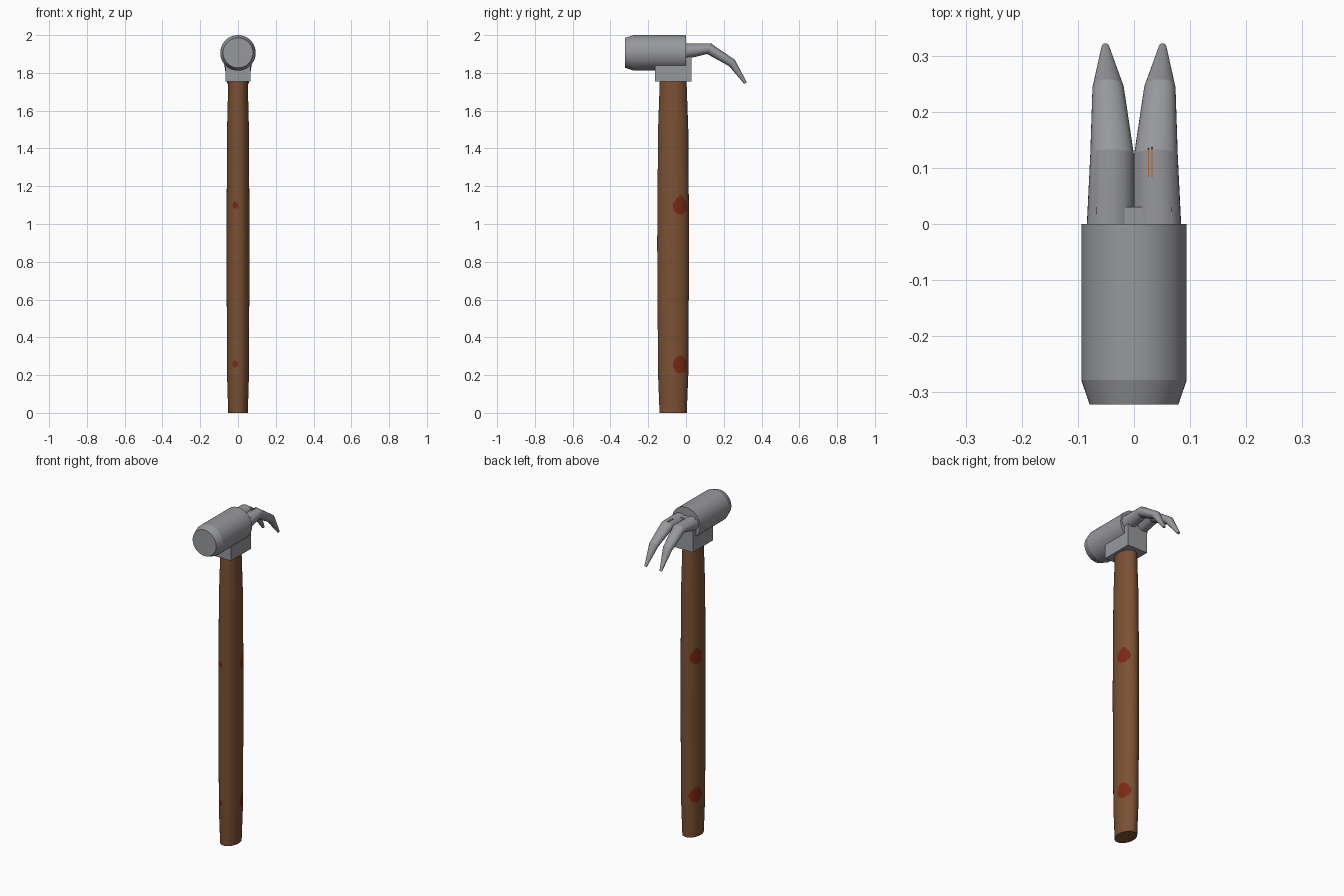
import bpy, bmesh, math
from mathutils import Vector

if "Cube" in bpy.data.objects:
    bpy.data.objects.remove(bpy.data.objects["Cube"])


def material(name, rgb):
    m = bpy.data.materials.new(name)
    m.diffuse_color = (*rgb, 1)
    m.use_nodes = True
    m.node_tree.nodes["Principled BSDF"].inputs["Base Color"].default_value = m.diffuse_color
    return m


STEEL = material("grey steel", (0.31, 0.315, 0.335))
WOOD = material("brown wood", (0.20, 0.082, 0.034))
STAIN = material("dark red stain", (0.20, 0.022, 0.008))
RUST = material("orange rust", (0.40, 0.13, 0.03))


def finish(name, bm, mats, angle=30):
    bmesh.ops.recalc_face_normals(bm, faces=bm.faces)
    me = bpy.data.meshes.new(name)
    bm.to_mesh(me)
    bm.free()
    for m in mats:
        me.materials.append(m)
    me.polygons.foreach_set("use_smooth", [True] * len(me.polygons))
    me.set_sharp_from_angle(angle=math.radians(angle))
    ob = bpy.data.objects.new(name, me)
    bpy.context.collection.objects.link(ob)
    return ob


def loft(rings, n):
    """Skin elliptical rings given as (centre, half axis u, half axis v)."""
    bm = bmesh.new()
    loops = []
    for c, u, v in rings:
        loops.append([bm.verts.new(Vector(c) + Vector(u) * math.cos(2 * math.pi * i / n)
                                   + Vector(v) * math.sin(2 * math.pi * i / n))
                      for i in range(n)])
    for a, b in zip(loops, loops[1:]):
        for i in range(n):
            bm.faces.new((a[i], a[(i + 1) % n], b[(i + 1) % n], b[i]))
    bm.faces.new(loops[0])
    bm.faces.new(loops[-1])
    return bm


def box(name, lo, hi, mat):
    bm = bmesh.new()
    bmesh.ops.create_cube(bm, size=1)
    for v in bm.verts:
        v.co = [l + (h - l) * (c + 0.5) for l, h, c in zip(lo, hi, v.co)]
    return finish(name, bm, [mat])


# Handle: gently swelling oval shaft
CY = -0.068
PROFILE = [(0, .052, .072), (.2, .058, .080), (.9, .061, .0845), (1.5, .058, .080), (1.78, .051, .070)]


def radii(z):
    for (z0, a0, b0), (z1, a1, b1) in zip(PROFILE, PROFILE[1:]):
        if z <= z1 + 1e-6:
            t = (z - z0) / (z1 - z0)
            return a0 + (a1 - a0) * t, b0 + (b1 - b0) * t


STEPS = 240
rings = []
for k in range(STEPS + 1):
    z = 1.78 * k / STEPS
    a, b = radii(z)
    rings.append(((0, CY, z), (a, 0, 0), (0, b, 0)))
bm = loft(rings, 96)

# Stains: egg shapes on both sides, small dots on the front
for f in bm.faces:
    c = f.calc_center_median()
    for zs in (1.10, 0.258):
        dz = c.z - zs
        w = 0.038 - 0.25 * max(dz, 0)
        side = ((c.y + 0.031) / w) ** 2 + (dz / 0.048) ** 2 < 1
        dot = c.y < CY and ((c.x + 0.015) / 0.015) ** 2 + (dz / 0.018) ** 2 < 1
        if len(f.verts) == 4 and (side or dot):
            f.material_index = 1
finish("handle", bm, [WOOD, STAIN], 40)

# Head: cylinder along y with a chamfered striking face
R = 0.094
finish("striking_head", loft([((0, y, 1.906), (r, 0, 0), (0, 0, r))
                              for y, r in ((-.322, .079), (-.278, R), (0, R))], 48), [STEEL], 15)

# Socket block joining head and handle
box("socket_block", (-.067, -.163, 1.755), (.067, .03, 1.948), STEEL)

# Claws: sections as top point, bottom point (y, z), centre x and half width
CLAW = [((-.02, 1.956), (-.02, 1.868), .042, .043),
        ((.133, 1.955), (.112, 1.900), .039, .039),
        ((.258, 1.870), (.228, 1.836), .046, .028),
        ((.322, 1.750), (.308, 1.742), .051, .007)]
for s, label in ((-1, "left"), (1, "right")):
    rings = []
    for (ty, tz), (by, bz), x, w in CLAW:
        rings.append(((s * x, (ty + by) / 2, (tz + bz) / 2), (w, 0, 0),
                      (0, (ty - by) / 2, (tz - bz) / 2)))
    finish(label + "_claw", loft(rings, 32), [STEEL], 20)

# Rust streaks on top of the right claw
for i, (x, y0, y1) in enumerate(((.026, .085, .135), (.032, .082, .137))):
    box("rust_streak_%d" % (i + 1), (x - .001, y0, 1.948), (x + .001, y1, 1.9555), RUST)
